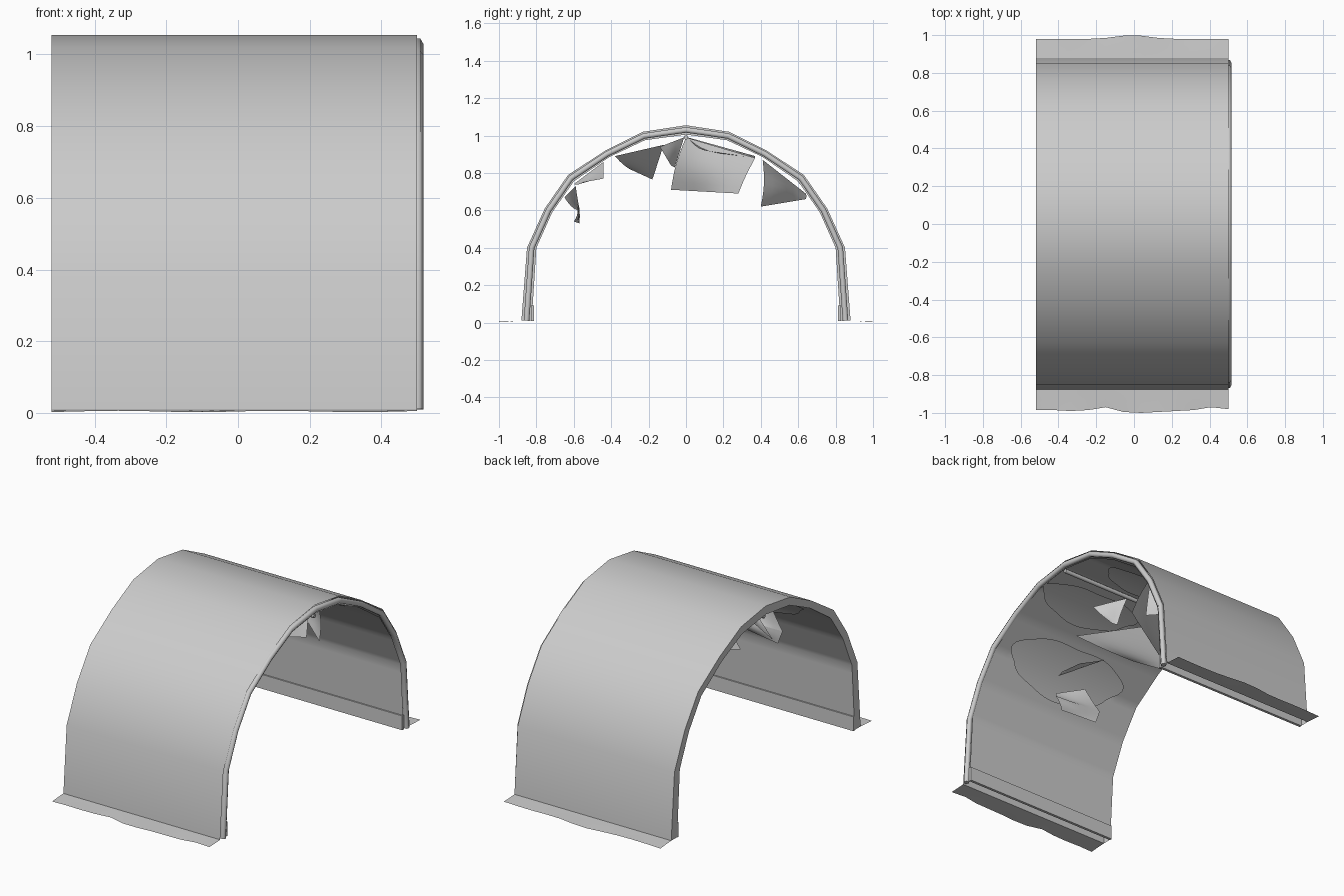
import bpy, bmesh, math
from mathutils import Vector

if "Cube" in bpy.data.objects:
    bpy.data.objects.remove(bpy.data.objects["Cube"])

cloth = bpy.data.materials.new("grey canvas")
cloth.use_nodes = True
GREY = (0.6, 0.6, 0.6, 1)
cloth.diffuse_color = GREY
cloth.node_tree.nodes["Principled BSDF"].inputs["Base Color"].default_value = GREY

X0, X1 = -0.52, 0.50


def arch(half):
    """Mirror half a profile (foot to ridge) into a full arch, front to back."""
    return [Vector((0, -y, z)) for y, z in half] + [Vector((0, y, z)) for y, z in half[-2::-1]]


OUTER = arch([(0.88, 0.01), (0.85, 0.40), (0.755, 0.61), (0.63, 0.79), (0.43, 0.92), (0.23, 1.02), (0, 1.055)])
INNER = arch([(0.825, 0.01), (0.80, 0.40), (0.715, 0.59), (0.60, 0.755), (0.41, 0.885), (0.22, 0.975), (0, 1.005)])
MIDDLE = [(a + b) / 2 for a, b in zip(OUTER, INNER)]


def finish(name, bm, angle=40):
    mesh = bpy.data.meshes.new(name)
    bm.to_mesh(mesh)
    bm.free()
    mesh.materials.append(cloth)
    ob = bpy.data.objects.new(name, mesh)
    bpy.context.collection.objects.link(ob)
    bpy.ops.object.select_all(action='DESELECT')
    ob.select_set(True)
    bpy.context.view_layer.objects.active = ob
    bpy.ops.object.shade_smooth_by_angle(angle=math.radians(angle))


def grid(bm, rows):
    """Skin equal-length rows of points with quads."""
    vs = [[bm.verts.new(p) for p in row] for row in rows]
    for a, b in zip(vs, vs[1:]):
        for i in range(len(a) - 1):
            bm.faces.new((a[i], b[i], b[i + 1], a[i + 1]))


def at_x(points, x):
    return [p + Vector((x, 0, 0)) for p in points]


def tube(name, points, radius):
    curve = bpy.data.curves.new(name, 'CURVE')
    curve.dimensions = '3D'
    curve.bevel_depth = radius
    curve.bevel_resolution = 1
    curve.use_fill_caps = True
    spline = curve.splines.new('POLY')
    spline.points.add(len(points) - 1)
    for sp, p in zip(spline.points, points):
        sp.co = (*p, 1)
    curve.materials.append(cloth)
    ob = bpy.data.objects.new(name, curve)
    bpy.context.collection.objects.link(ob)


# Outer canvas and the closed end rim
bm = bmesh.new()
grid(bm, [at_x(OUTER, X1), at_x(OUTER, X0)])
finish("outer_canvas", bm)
bm = bmesh.new()
grid(bm, [at_x(OUTER, X0), at_x(INNER, X0)])
finish("end_rim", bm)

# Inner liner, laid out as (x, position along arch), with ragged holes
STEPS, COLS = 8, 48


def on_liner(x, s):
    i = min(max(int(s), 0), len(INNER) - 2)
    p = INNER[i].lerp(INNER[i + 1], s - i)
    return Vector((x, p.y, p.z))


HOLES = [(0.02, 3.1, 0.38, 0.75), (0.16, 5.05, 0.32, 0.6),
         (0.05, 6.8, 0.28, 0.6), (0.05, 8.6, 0.25, 0.45)]


def hole_ratio(v, hole):
    cx, cs, rx, rs = hole
    dx, ds = (v.x - cx) / rx, (v.y - cs) / rs
    a = math.atan2(ds, dx)
    return math.hypot(dx, ds) / (1 + 0.07 * math.sin(3 * a + cx) + 0.03 * math.sin(7 * a))


bm = bmesh.new()
count = (len(INNER) - 1) * STEPS
grid(bm, [[Vector((X0 + (X1 - X0) * c / COLS, s / STEPS, 0)) for s in range(count + 1)]
          for c in range(COLS + 1)])
for hole in HOLES:
    gone = [f for f in bm.faces if hole_ratio(f.calc_center_median(), hole) < 1]
    rim = {v for f in gone for v in f.verts}
    bmesh.ops.delete(bm, geom=gone, context='FACES')
    for v in rim:
        if v.is_valid:
            k = hole_ratio(v.co, hole)
            v.co.x = hole[0] + (v.co.x - hole[0]) / k
            v.co.y = hole[1] + (v.co.y - hole[1]) / k
for v in bm.verts:
    v.co = on_liner(v.co.x, v.co.y)
finish("inner_liner", bm)


# Torn pieces hanging from the liner: top edge to bottom edge, with a billow
def torn_flap(name, top, bottom, billow):
    bm = bmesh.new()
    rows = []
    for r in range(7):
        t = r / 6
        row = []
        for c in range(7):
            u = c / 6
            a = Vector(top[0]).lerp(Vector(top[1]), u)
            b = Vector(bottom[0]).lerp(Vector(bottom[1]), u)
            p = a.lerp(b, t)
            p += Vector(billow) * math.sin(math.pi * t) * (0.6 + 0.4 * math.sin(5 * u))
            row.append(p)
        rows.append(row)
    grid(bm, rows)
    finish(name, bm, 60)


torn_flap("front_low_flap", [(0.02, -0.65, 0.67), (-0.14, -0.59, 0.73)],
          [(0.08, -0.58, 0.60), (-0.23, -0.57, 0.61)], (0, 0, -0.02))
torn_flap("front_low_curl", [(0.08, -0.58, 0.60), (-0.23, -0.57, 0.61)],
          [(0.02, -0.60, 0.54), (-0.20, -0.57, 0.53)], (0, 0.01, 0))
torn_flap("front_upper_flap", [(0.06, -0.60, 0.74), (-0.16, -0.44, 0.86)],
          [(0.06, -0.55, 0.75), (0.02, -0.44, 0.77)], (0, 0, -0.01))
torn_flap("ridge_front_flap", [(0.10, -0.38, 0.89), (-0.20, -0.12, 0.95)],
          [(-0.25, -0.30, 0.82), (-0.44, -0.18, 0.765)], (0, 0, -0.01))
torn_flap("ridge_small_flap", [(0.18, -0.14, 0.94), (0.04, -0.01, 0.99)],
          [(0.09, -0.08, 0.84), (0.07, -0.06, 0.83)], (0.02, 0, 0))
torn_flap("ridge_back_flap", [(-0.20, 0.0, 0.99), (0.20, 0.37, 0.88)],
          [(-0.30, -0.08, 0.71), (0.25, 0.28, 0.69)], (0.03, -0.02, 0))
torn_flap("ridge_curl", [(-0.20, 0.01, 0.99), (-0.25, 0.37, 0.89)],
          [(0.0, 0.10, 0.92), (0.20, 0.37, 0.88)], (0, 0, -0.02))
torn_flap("back_flap", [(0.22, 0.41, 0.87), (-0.10, 0.64, 0.69)],
          [(0.25, 0.40, 0.62), (-0.06, 0.64, 0.66)], (0.02, 0.02, 0))

# Frame: end hoop between the skins, and ridge pole
tube("end_hoop", at_x(MIDDLE, X1), 0.017)
tube("ridge_pole", [(X0 + 0.01, 0, 0.99), (X1, 0, 0.99)], 0.012)

# Base boards and ground skirts on both sides
EDGE = {-1: [0.985, 0.985, 0.99, 0.985, 0.97, 0.995, 1.0, 0.995, 0.99, 0.985, 0.97, 0.98],
        1: [0.98, 0.98, 0.98, 0.98, 0.985, 0.997, 0.997, 0.985, 0.98, 0.98, 0.98, 0.98]}
for side, label in ((-1, "front"), (1, "back")):
    bm = bmesh.new()
    bmesh.ops.create_cube(bm, size=1)
    for v in bm.verts:
        v.co = ((X0 + X1) / 2 + v.co.x * (X1 - X0), side * (0.82 + v.co.y * 0.016), 0.05 + v.co.z * 0.084)
    finish(label + "_base_board", bm, 30)

    bm = bmesh.new()
    edge = EDGE[side]
    xs = [X0 + (X1 - X0) * i / (len(edge) - 1) for i in range(len(edge))]
    grid(bm, [[Vector((x, side * 0.88, 0.01)), Vector((x, side * (0.88 + w) / 2, 0.007)),
               Vector((x, side * w, 0.004 + 0.002 * math.sin(14 * x)))] for x, w in zip(xs, edge)])
    finish(label + "_ground_skirt", bm)
